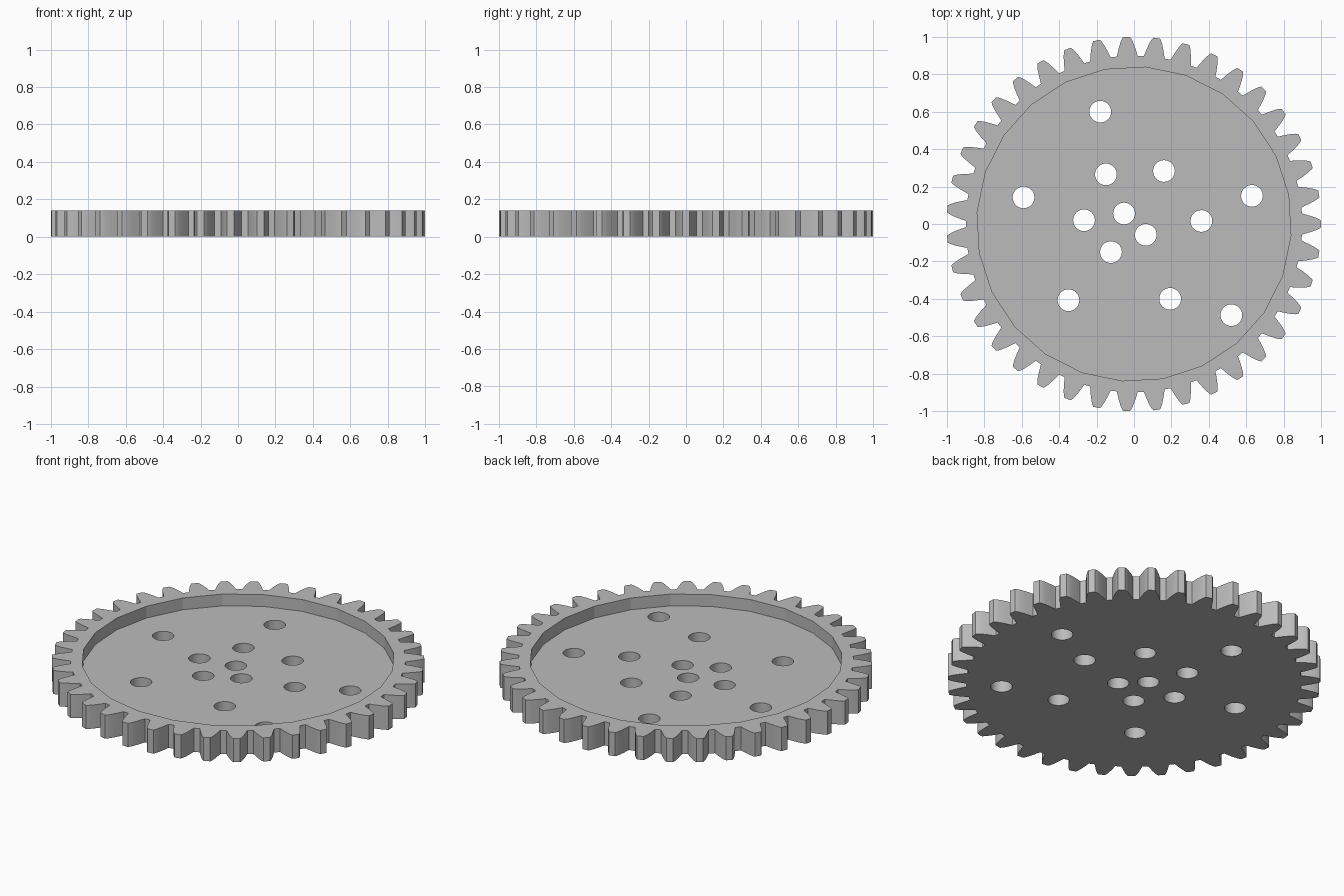
import bpy, bmesh
from math import tau, cos, sin, radians
from mathutils import Matrix

TEETH = 39
HEIGHT, FLOOR = 0.14, 0.07
RECESS_R, HOLE_R = 0.84, 0.058

cube = bpy.data.objects.get("Cube")
if cube:
    bpy.data.objects.remove(cube, do_unlink=True)

metal = bpy.data.materials.new("Plain grey")
metal.use_nodes = True
grey = (0.5, 0.5, 0.5, 1)
metal.diffuse_color = grey
metal.node_tree.nodes["Principled BSDF"].inputs["Base Color"].default_value = grey


def make_object(name, bm):
    bmesh.ops.recalc_face_normals(bm, faces=bm.faces)
    mesh = bpy.data.meshes.new(name)
    bm.to_mesh(mesh)
    bm.free()
    mesh.materials.append(metal)
    obj = bpy.data.objects.new(name, mesh)
    bpy.context.collection.objects.link(obj)
    return obj


def add_cutter(bm, x, y, radius, low, high, sides, turn=0.0):
    place = Matrix.Translation((x, y, (low + high) / 2)) @ Matrix.Rotation(turn, 4, "Z")
    bmesh.ops.create_cone(bm, cap_ends=True, segments=sides, radius1=radius,
                          radius2=radius, depth=high - low, matrix=place)


# Toothed disc: one flank (radius, half width), mirrored and repeated
flank = [(0.897, 0.056), (0.915, 0.051), (0.94, 0.044), (0.97, 0.034), (0.99, 0.025), (1.0, 0.018)]
tooth = [(r, -w) for r, w in flank] + [(r, w) for r, w in reversed(flank)]
bm = bmesh.new()
outline = []
for i in range(TEETH):
    a = tau * i / TEETH
    for r, w in tooth:
        outline.append(bm.verts.new((r * cos(a) - w * sin(a), r * sin(a) + w * cos(a), 0)))
base = bm.faces.new(outline)
top = bmesh.ops.extrude_face_region(bm, geom=[base])["geom"]
bmesh.ops.translate(bm, vec=(0, 0, HEIGHT), verts=[v for v in top if isinstance(v, bmesh.types.BMVert)])
gear = make_object("gear_wheel", bm)

# Shallow round recess in the top
bm = bmesh.new()
add_cutter(bm, 0, 0, RECESS_R, FLOOR, HEIGHT + 0.1, 24, radians(10.7))
recess = make_object("recess_cutter", bm)

# Round holes through the floor
holes = [(-0.18, 0.60), (-0.15, 0.265), (0.16, 0.283), (-0.59, 0.142), (0.63, 0.15),
         (-0.267, 0.02), (-0.053, 0.056), (0.36, 0.016), (0.063, -0.058), (-0.123, -0.15),
         (-0.35, -0.407), (0.193, -0.40), (0.52, -0.487)]
bm = bmesh.new()
for x, y in holes:
    add_cutter(bm, x, y, HOLE_R, -0.1, HEIGHT + 0.05, 32)
drills = make_object("hole_cutter", bm)

for cutter in (recess, drills):
    cut = gear.modifiers.new(cutter.name, "BOOLEAN")
    cut.operation, cut.solver, cut.object = "DIFFERENCE", "EXACT", cutter

# Bake the cuts, then remove the cutters
bpy.context.view_layer.update()
cut_mesh = bpy.data.meshes.new_from_object(gear.evaluated_get(bpy.context.evaluated_depsgraph_get()))
gear.modifiers.clear()
gear.data = cut_mesh
gear.data.name = "gear_wheel"
for cutter in (recess, drills):
    bpy.data.objects.remove(cutter, do_unlink=True)

# Smooth the curved flanks and hole walls, keep corners sharp
bpy.ops.object.select_all(action="DESELECT")
gear.select_set(True)
bpy.context.view_layer.objects.active = gear
bpy.ops.object.shade_smooth_by_angle(angle=radians(14))
